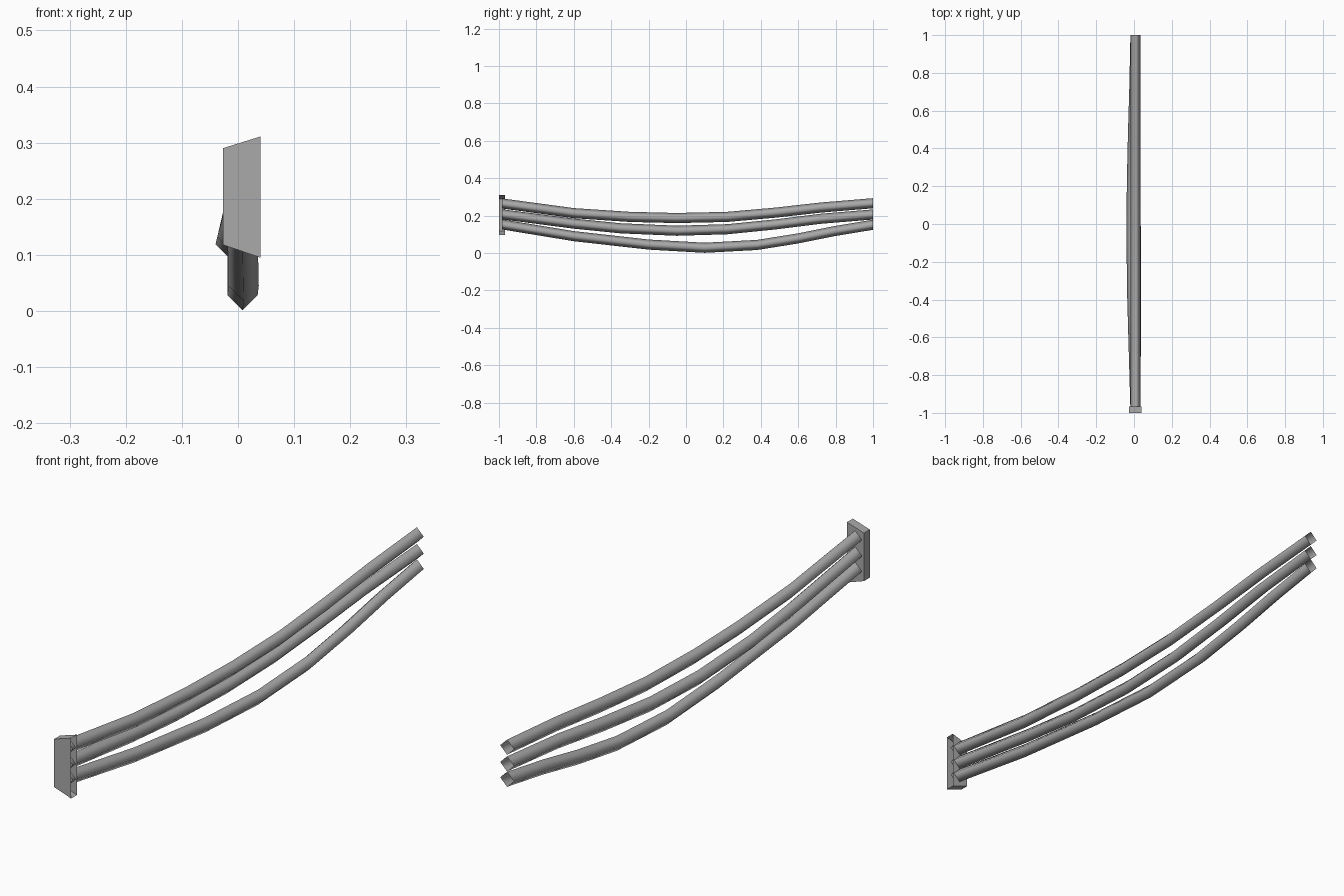
import bpy, bmesh, math

cube = bpy.data.objects.get("Cube")
if cube:
    bpy.data.objects.remove(cube, do_unlink=True)

GREY = (0.4, 0.4, 0.4, 1.0)
grey = bpy.data.materials.new("mid_grey")
grey.use_nodes = True
grey.diffuse_color = GREY
grey.node_tree.nodes["Principled BSDF"].inputs["Base Color"].default_value = GREY

RADIUS = 0.027


def add_object(name, bm):
    mesh = bpy.data.meshes.new(name)
    bm.to_mesh(mesh)
    bm.free()
    mesh.materials.append(grey)
    obj = bpy.data.objects.new(name, mesh)
    bpy.context.collection.objects.link(obj)
    return obj


def cable(name, path):
    """Open four-sided tube with a diamond section swept along the path."""
    bm = bmesh.new()
    rings = []
    for x, y, z in path:
        rings.append([bm.verts.new((x + RADIUS * math.cos(k * math.pi / 2), y,
                                    z + RADIUS * math.sin(k * math.pi / 2)))
                      for k in range(4)])
    for a, b in zip(rings, rings[1:]):
        for k in range(4):
            n = (k + 1) % 4
            bm.faces.new((a[k], a[n], b[n], b[k])).smooth = True
    bmesh.ops.recalc_face_normals(bm, faces=bm.faces)
    return add_object(name, bm)


# Three sagging cables; the middle one also bows sideways
cable("upper_cable", [(0.008, -0.985, 0.265), (0.008, -0.6, 0.213),
                      (0.008, -0.3, 0.193), (0.008, -0.05, 0.187),
                      (0.008, 0.22, 0.193), (0.008, 0.48, 0.216),
                      (0.008, 0.72, 0.243), (0.008, 1, 0.266)])
cable("middle_cable", [(0.008, -0.985, 0.207), (-0.003, -0.6, 0.157),
                       (-0.01, -0.35, 0.132), (-0.013, -0.05, 0.119),
                       (-0.011, 0.22, 0.127), (-0.005, 0.48, 0.153),
                       (0.002, 0.72, 0.183), (0.008, 1, 0.206)])
cable("lower_cable", [(0.008, -0.985, 0.153), (0.009, -0.6, 0.09),
                      (0.01, -0.2, 0.045), (0.008, 0.1, 0.028),
                      (0.008, 0.38, 0.043), (0.008, 0.6, 0.078),
                      (0.008, 0.8, 0.118), (0.008, 1, 0.151)])

# End bracket: flared box left open on its taller side
bm = bmesh.new()
section = [(-0.027, 0.118), (0.04, 0.095), (0.04, 0.311), (-0.027, 0.29)]
front, back = ([bm.verts.new((x, y, z)) for x, z in section] for y in (-1, -0.967))
bm.faces.new(front)
bm.faces.new(back[::-1])
for k in (0, 2, 3):
    n = (k + 1) % 4
    bm.faces.new((front[n], front[k], back[k], back[n]))
add_object("end_bracket", bm)
